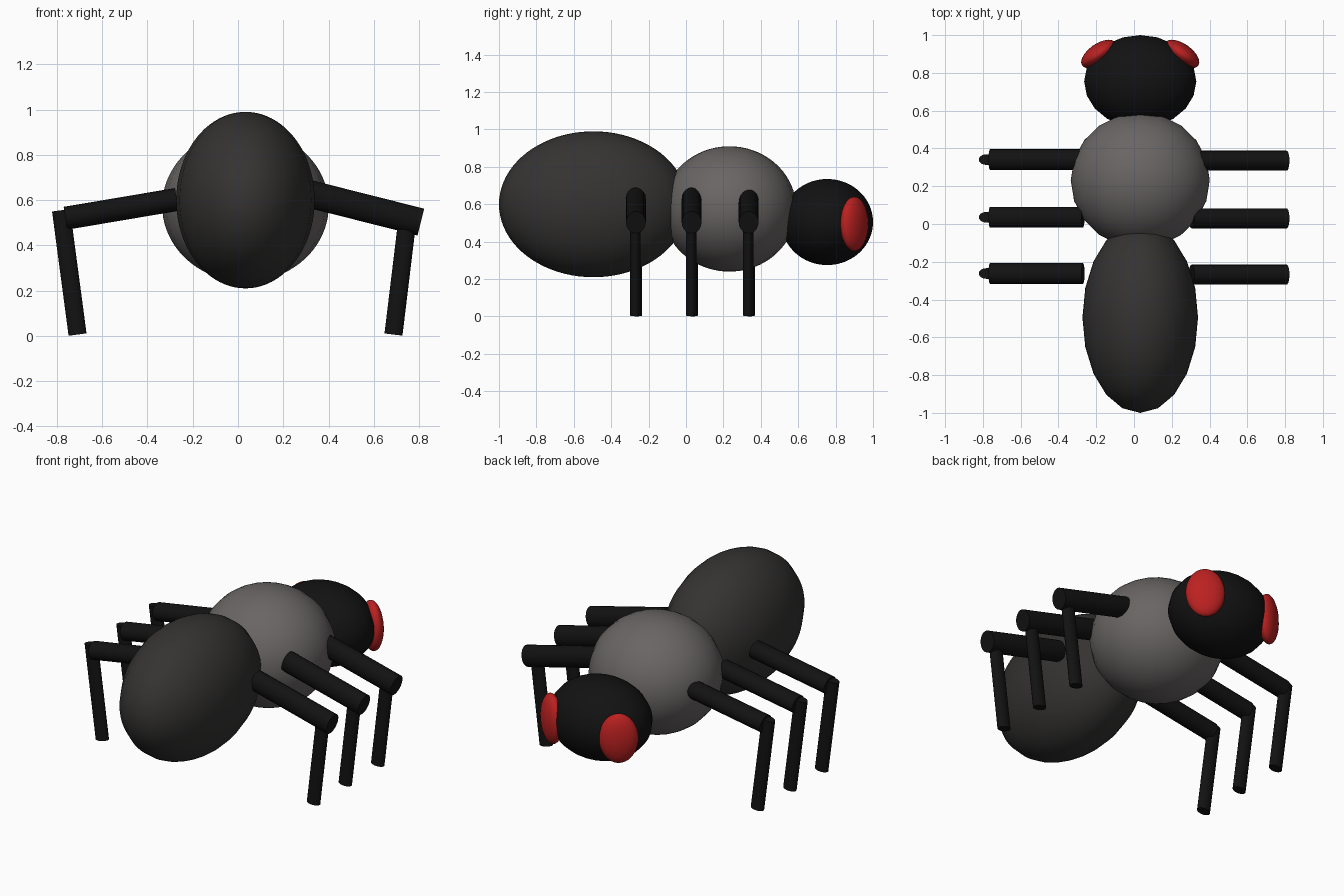
import bpy
from math import radians
from mathutils import Vector, Matrix

if "Cube" in bpy.data.objects:
    bpy.data.objects.remove(bpy.data.objects["Cube"])

CX = 0.033  # the body axis sits slightly off centre because the legs differ


def material(name, rgb):
    m = bpy.data.materials.new(name)
    m.diffuse_color = (*rgb, 1)
    m.use_nodes = True
    m.node_tree.nodes["Principled BSDF"].inputs["Base Color"].default_value = m.diffuse_color
    return m


BLACK = material("black", (0.006, 0.006, 0.006))
DARK = material("dark_grey", (0.035, 0.033, 0.032))
GREY = material("mid_grey", (0.14, 0.13, 0.128))
RED = material("red", (0.5, 0.015, 0.015))


def finish(name, mat):
    ob = bpy.context.object
    ob.name = name
    ob.data.materials.append(mat)
    return ob


def ellipsoid(name, centre, radii, mat, turn=0):
    bpy.ops.mesh.primitive_uv_sphere_add(segments=20, ring_count=40, radius=1,
                                         location=centre, rotation=(0, 0, radians(turn)))
    ob = finish(name, mat)
    ob.scale = radii
    bpy.ops.object.shade_smooth()
    return ob


def limb(name, a, b, in_plane, across, mat):
    """Elliptical cylinder from a to b, lying in an xz plane."""
    a, b = Vector(a), Vector(b)
    axis = b - a
    bpy.ops.mesh.primitive_cylinder_add(vertices=20, radius=1, depth=1)
    ob = finish(name, mat)
    z = axis.normalized()
    y = Vector((0, 1, 0))
    x = y.cross(z)
    rot = Matrix((x, y, z)).transposed().to_4x4()
    ob.matrix_world = (Matrix.Translation((a + b) / 2) @ rot
                       @ Matrix.Diagonal((in_plane, across, axis.length, 1)))
    bpy.ops.object.shade_smooth_by_angle(angle=radians(40))
    return ob


# body
ellipsoid("abdomen", (CX, -0.495, 0.60), (0.306, 0.505, 0.39), DARK)
ellipsoid("thorax", (CX, 0.232, 0.575), (0.368, 0.358, 0.335), GREY)
ellipsoid("head", (CX, 0.755, 0.505), (0.297, 0.245, 0.23), BLACK)

# eyes, turned to follow the head
for side, s in (("left", -1), ("right", 1)):
    ellipsoid(side + "_eye", (CX + s * 0.22, 0.90, 0.495),
              (0.107, 0.054, 0.145), RED, turn=-s * 35)

# three pairs of two-part legs
for pos, y in (("rear", 0.337), ("middle", 0.032), ("front", -0.266)):
    limb(f"left_{pos}_upper_leg", (-0.27, y + 0.004, 0.603), (-0.762, y + 0.004, 0.52),
         0.051, 0.055, BLACK)
    limb(f"left_{pos}_lower_leg", (-0.782, y + 0.004, 0.555), (-0.709, y + 0.004, 0.006),
         0.040, 0.028, BLACK)
    limb(f"right_{pos}_upper_leg", (0.305, y - 0.002, 0.63), (0.808, y - 0.002, 0.503),
         0.061, 0.053, BLACK)
    limb(f"right_{pos}_lower_leg", (0.748, y - 0.005, 0.51), (0.687, y - 0.005, 0.006),
         0.040, 0.028, BLACK)
